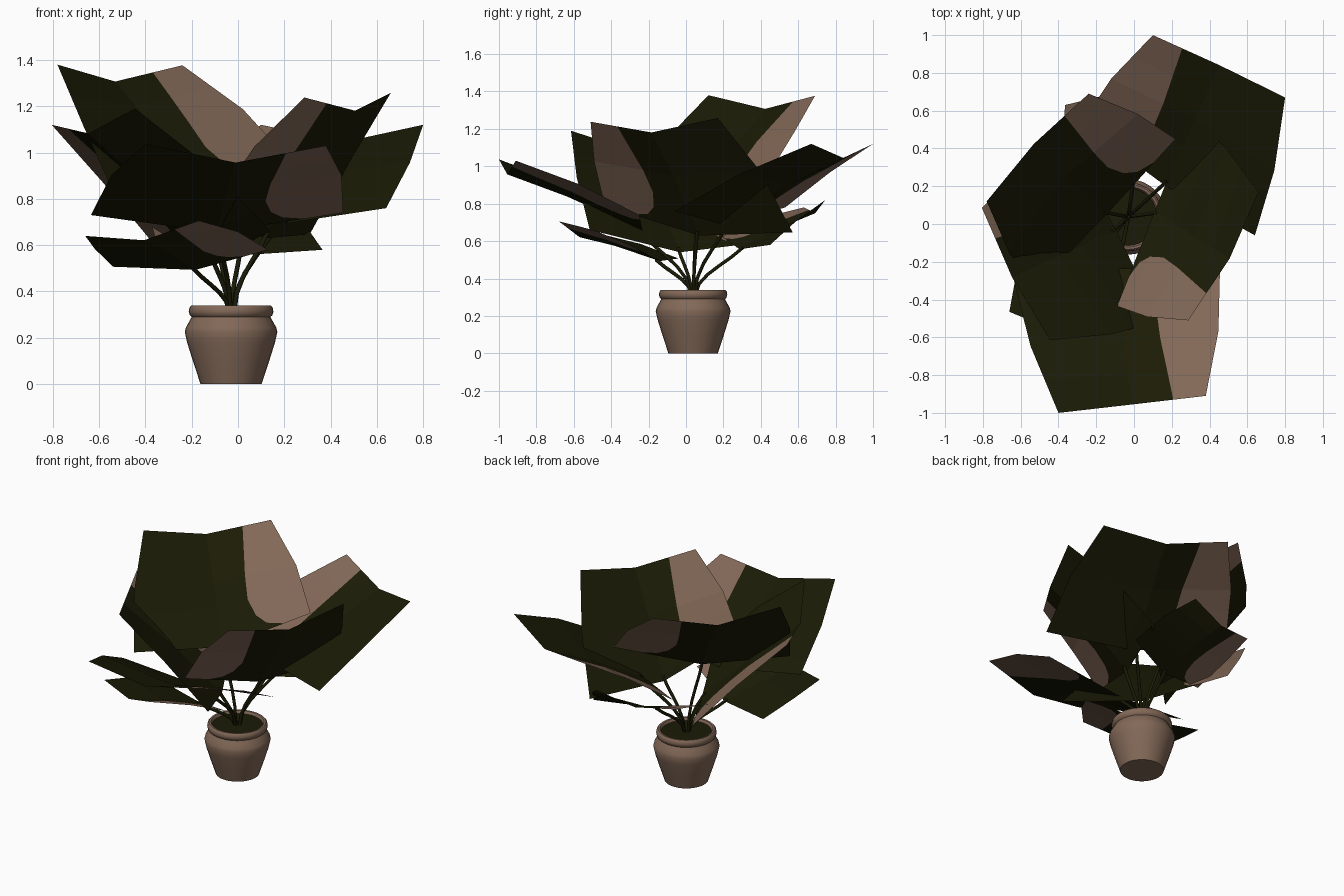
import bpy, bmesh, math
from mathutils import Vector as V

if "Cube" in bpy.data.objects:
    bpy.data.objects.remove(bpy.data.objects["Cube"])

def material(name, rgb):
    m = bpy.data.materials.new(name)
    m.diffuse_color = (*rgb, 1)
    m.use_nodes = True
    m.node_tree.nodes["Principled BSDF"].inputs["Base Color"].default_value = m.diffuse_color
    return m

clay = material("clay brown", (0.225, 0.14, 0.096))
green = material("dark leaf green", (0.011, 0.011, 0.002))

def add_object(name, bm, mats):
    me = bpy.data.meshes.new(name)
    bm.to_mesh(me)
    bm.free()
    ob = bpy.data.objects.new(name, me)
    bpy.context.collection.objects.link(ob)
    for m in mats:
        me.materials.append(m)
    return ob

CX, CY = -0.03, 0.038   # pot axis

def lathe(name, profile, mat, n=32):
    bm = bmesh.new()
    rings = [[bm.verts.new((CX + r * math.cos(2 * math.pi * i / n),
                            CY + r * math.sin(2 * math.pi * i / n), z))
              for i in range(n)] for r, z in profile]
    for a, b in zip(rings, rings[1:]):
        for i in range(n):
            j = (i + 1) % n
            bm.faces.new((a[i], a[j], b[j], b[i]))
    bm.faces.new(rings[0][::-1])
    if profile[-1][0] < 0.16:
        bm.faces.new(rings[-1])
    ob = add_object(name, bm, [mat])
    bpy.context.view_layer.objects.active = ob
    ob.select_set(True)
    bpy.ops.object.shade_smooth_by_angle(angle=math.radians(40))
    ob.select_set(False)

# Pot with rounded belly and rim, and the soil disc
lathe("pot", [(0.132, 0), (0.165, 0.10), (0.19, 0.18), (0.2, 0.225), (0.195, 0.245),
              (0.18, 0.272), (0.17, 0.29), (0.178, 0.297), (0.183, 0.312),
              (0.18, 0.33), (0.172, 0.339), (0.16, 0.338), (0.152, 0.325), (0.15, 0.31)], clay)
lathe("soil", [(0.153, 0.315), (0.153, 0.322)], green)

def stem(name, start, end):
    cu = bpy.data.curves.new(name, "CURVE")
    cu.dimensions = "3D"
    cu.bevel_depth = 0.01
    cu.bevel_resolution = 1
    cu.resolution_u = 5
    sp = cu.splines.new("BEZIER")
    sp.bezier_points.add(1)
    rise = V((0, 0, (end.z - start.z) * 0.4))
    for p, co, h in ((sp.bezier_points[0], start, rise),
                     (sp.bezier_points[1], end, (end - start) * 0.35)):
        p.co = co
        p.handle_left = co - h
        p.handle_right = co + h
    ob = bpy.data.objects.new(name, cu)
    bpy.context.collection.objects.link(ob)
    cu.materials.append(green)

def leaf(name, tip_d, tip_b, base_d, base_b):
    """Folded leaf from its green-side and brown-side corners."""
    td, tb, bd, bb = map(V, (tip_d, tip_b, base_d, base_b))
    s = (tb - td).length / 0.78
    tm, bmid = (td + tb) / 2, (bd + bb) / 2
    axis = (tm - bmid).normalized()
    across = (tb - td).normalized()
    nrm = axis.cross(across).normalized()
    if nrm.z < 0:
        nrm = -nrm
    sag = nrm * 0.07 * s
    bulge = across * 0.03 * s
    arch = nrm * 0.02 * s      # side edges bend down towards the base
    md, mb = (td + bd) / 2 - bulge + arch, (tb + bb) / 2 + bulge + arch
    rows = [(bd, bmid - sag * 0.8 - axis * 0.07 * s, bb),
            (md, (md + mb) / 2 - sag, mb),
            (td, tm - sag - axis * 0.03 * s, tb)]

    def point(u, t):
        k = 0 if t < 0.5 else 1
        f = t * 2 - k
        d, m, b = (rows[k][c].lerp(rows[k + 1][c], f) for c in range(3))
        return d.lerp(m, u * 2) if u <= 0.5 else m.lerp(b, u * 2 - 1)

    # brown band along one side, with a curved border
    border = [(0, 0.85), (0.06, 0.76), (0.15, 0.71), (0.3, 0.68), (0.5, 0.69),
              (0.75, 0.73), (1, 0.78)]
    bm = bmesh.new()
    grid = [[bm.verts.new(point(u, t)) for u in (0, 0.5, e, 1)] for t, e in border]
    for a, b in zip(grid, grid[1:]):
        for c in range(3):
            f = bm.faces.new((a[c], a[c + 1], b[c + 1], b[c]))
            f.material_index = 1 if c == 2 else 0
    bmesh.ops.recalc_face_normals(bm, faces=bm.faces)
    add_object(name, bm, [green, clay])
    # Stem from the soil to the leaf base
    end = point(0.5, 0.04)
    out = V((end.x - CX, end.y - CY, 0)).normalized() * 0.014
    stem(name.replace("leaf", "stem"), V((CX, CY, 0.315)) + out, end)

# Leaves: green tip, brown tip, green base, brown base corners
leaf("back_right_leaf", (0.80, 0.67, 1.12), (0.10, 1.00, 1.12),
     (0.64, -0.06, 0.76), (-0.28, 0.53, 0.78))
leaf("back_left_leaf", (-0.78, 0.12, 1.38), (-0.24, 0.69, 1.377),
     (-0.53, -0.34, 0.81), (0.22, 0.45, 0.97))
leaf("left_leaf", (-0.445, -0.615, 1.19), (-0.805, 0.085, 1.12),
     (0.14, -0.515, 0.66), (-0.36, 0.45, 0.60))
leaf("front_leaf", (-0.40, -1.00, 1.037), (0.38, -0.91, 1.03),
     (-0.635, -0.30, 0.73), (0.455, -0.25, 0.74))
leaf("right_leaf", (0.66, 0.17, 1.258), (0.287, -0.51, 1.238),
     (0.31, 0.57, 0.647), (-0.09, -0.435, 0.79))
leaf("low_front_leaf", (-0.66, -0.465, 0.64), (-0.17, -0.68, 0.706),
     (-0.54, -0.04, 0.507), (0.13, -0.30, 0.58))
leaf("low_back_leaf", (0.14, 0.745, 0.82), (-0.365, 0.63, 0.78),
     (0.365, 0.45, 0.58), (-0.36, 0.17, 0.64))
